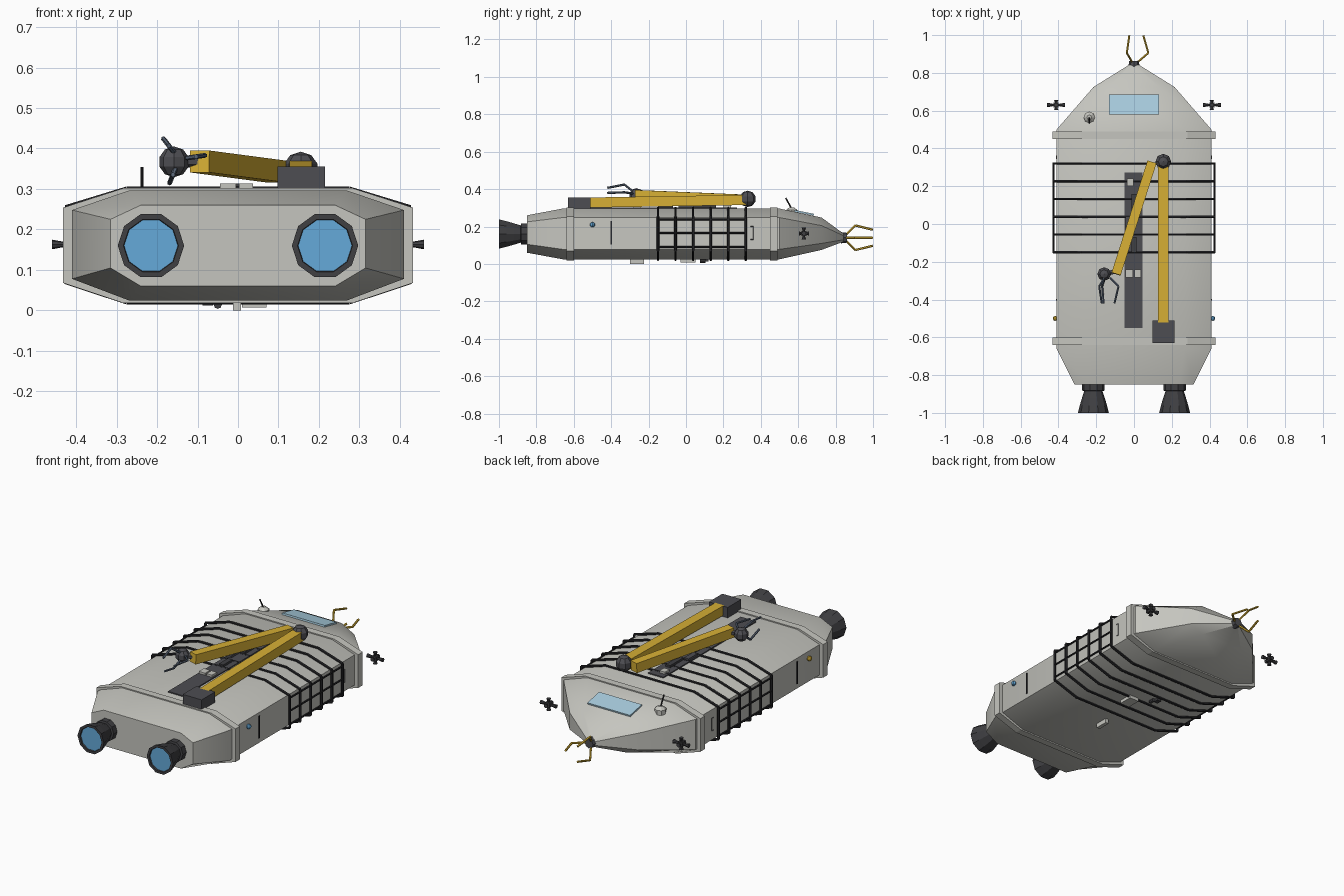
import bpy, bmesh, math
from mathutils import Vector, Matrix

cube = bpy.data.objects.get("Cube")
if cube:
    bpy.data.objects.remove(cube, do_unlink=True)


def material(name, r, g, b):
    m = bpy.data.materials.new(name)
    m.use_nodes = True
    m.diffuse_color = (r, g, b, 1)
    m.node_tree.nodes["Principled BSDF"].inputs["Base Color"].default_value = (r, g, b, 1)
    return m


HULL = material("warm light grey", .56, .56, .52)
DARK = material("charcoal", .075, .075, .085)
ENGINE = material("engine grey", .05, .05, .055)
RAIL = material("rail black", .02, .02, .023)
YELLOW = material("arm yellow", .68, .43, .035)
GLOW = material("engine blue", .13, .4, .7)
GLASS = material("window blue", .4, .62, .75)
STEEL = material("blue steel", .1, .13, .18)


def finish(name, bm, mat, smooth=False):
    bmesh.ops.recalc_face_normals(bm, faces=bm.faces)
    mesh = bpy.data.meshes.new(name)
    bm.to_mesh(mesh)
    bm.free()
    mesh.materials.append(mat)
    ob = bpy.data.objects.new(name, mesh)
    bpy.context.collection.objects.link(ob)
    if smooth:
        bpy.ops.object.select_all(action='DESELECT')
        bpy.context.view_layer.objects.active = ob
        ob.select_set(True)
        bpy.ops.object.shade_smooth_by_angle(angle=math.radians(28))
    return ob


def box(name, lo, hi, mat):
    bm = bmesh.new()
    lo, hi = Vector(lo), Vector(hi)
    bmesh.ops.create_cube(bm, size=1, matrix=Matrix.Translation((lo + hi) / 2)
                          @ Matrix.Diagonal((*(hi - lo), 1)))
    return finish(name, bm, mat)


def beam(name, a, b, width, height, mat):
    a, b = Vector(a), Vector(b)
    bm = bmesh.new()
    turn = (b - a).to_track_quat('Y', 'Z').to_matrix().to_4x4()
    bmesh.ops.create_cube(bm, size=1, matrix=Matrix.Translation((a + b) / 2) @ turn
                          @ Matrix.Diagonal((width, (b - a).length, height, 1)))
    return finish(name, bm, mat)


def add_rod(bm, a, b, r1, r2=None, sides=6):
    a, b = Vector(a), Vector(b)
    turn = (b - a).to_track_quat('Z', 'Y').to_matrix().to_4x4()
    bmesh.ops.create_cone(bm, cap_ends=True, segments=sides, radius1=r1,
                          radius2=r1 if r2 is None else r2, depth=(b - a).length,
                          matrix=Matrix.Translation((a + b) / 2) @ turn)


def rods(name, paths, r, mat, sides=6):
    bm = bmesh.new()
    for path in paths:
        for a, b in zip(path, path[1:]):
            add_rod(bm, a, b, r, sides=sides)
    return finish(name, bm, mat)


def ball(name, centre, r, mat, segs=8, rings=5):
    bm = bmesh.new()
    bmesh.ops.create_uvsphere(bm, u_segments=segs, v_segments=rings, radius=r,
                              matrix=Matrix.Translation(centre))
    return finish(name, bm, mat)


def octagon(y, w, t, low, side_low, side_high, high):
    right = [(t, low), (w, side_low), (w, side_high), (t, high)]
    left = [(-x, z) for x, z in reversed(right)]
    return [Vector((x, y, z)) for x, z in right + left]


def loft(name, sections, mat, smooth=False):
    bm = bmesh.new()
    loops = [[bm.verts.new(p) for p in s] for s in sections]
    n = len(loops[0])
    for a, b in zip(loops, loops[1:]):
        for i in range(n):
            j = (i + 1) % n
            bm.faces.new((a[i], a[j], b[j], b[i]))
    bm.faces.new(loops[0])
    bm.faces.new(loops[-1])
    return finish(name, bm, mat, smooth)


# Hull with chamfered sides, tapered stern and pointed bow
BODY = (.41, .27, .025, .078, .248, .296)
loft("hull", [octagon(-.85, .315, .24, .06, .105, .225, .26),
              octagon(-.66, *BODY), octagon(.5, *BODY),
              octagon(.725, .215, .135, .075, .11, .205, .248),
              octagon(.845, .022, .014, .12, .13, .15, .16)], HULL, True)
for name, y in (("bow_band", .47), ("stern_band", -.62)):
    band = (.432, .283, .018, .068, .254, .302)
    loft(name, [octagon(y - .02, *band), octagon(y + .02, *band)], HULL)

# Handrail hoops and side rails
ys = [-.15 + .094 * i for i in range(6)]
hoops = []
for y in ys:
    p = octagon(y, .426, .275, .022, .072, .253, .299)
    hoops.append(p + p[:1])
rods("rail_hoops", hoops, .007, RAIL)
for name, s in (("left", 1), ("right", -1)):
    rods(name + "_side_rails", [[(s * .426, ys[0], z), (s * .426, ys[-1], z)]
                                for z in (.09, .165, .238)], .005, RAIL)
    box(name + "_side_slot", (s * .405, -.404, .105), (s * .414, -.396, .23), RAIL)
    rods(name + "_hatch_outline", [[(s * .411, .345, .13), (s * .411, .36, .13),
                                   (s * .411, .36, .2), (s * .411, .345, .2)]], .002, DARK, 4)
    ball(name + "_marker_light", (s * .417, -.5, .21), .014, GLOW if s > 0 else YELLOW)

    # Main engines
    bm = bmesh.new()
    rings = [(-.845, .06), (-.882, .06), (-.884, .048), (-.92, .06), (-.96, .072),
             (-1, .082), (-1, .068), (-.98, .064)]
    loops = []
    for y, r in rings:
        loops.append([bm.verts.new((s * .215 + r * math.cos(k * math.tau / 10), y,
                                    .16 + r * math.sin(k * math.tau / 10))) for k in range(10)])
    for a, b in zip(loops, loops[1:]):
        for k in range(10):
            bm.faces.new((a[k], a[k - 1], b[k - 1], b[k]))
    finish(name + "_engine", bm, ENGINE)
    bm = bmesh.new()
    add_rod(bm, (s * .215, -.992, .16), (s * .215, -.985, .16), .068, sides=10)
    bmesh.ops.rotate(bm, verts=bm.verts, cent=(s * .215, -.99, .16),
                     matrix=Matrix.Rotation(math.radians(18), 3, 'Y'))
    finish(name + "_engine_glow", bm, GLOW)

    # Free-standing manoeuvring thruster cluster
    c = Vector((s * .412, .63, .163))
    bm = bmesh.new()
    bmesh.ops.create_cube(bm, size=.026, matrix=Matrix.Translation(c))
    for axis, reach in (((1, 0, 0), .048), ((0, 1, 0), .027), ((0, 0, 1), .033)):
        for d in (Vector(axis), -Vector(axis)):
            add_rod(bm, c + d * .01, c + d * reach, .005, .012, 8)
    finish(name + "_thruster_cluster", bm, ENGINE)

# Bow window
beam("bow_window", (0, .58, .284), (0, .685, .263), .265, .009, GLASS)

# Antenna
bm = bmesh.new()
add_rod(bm, (-.237, .565, .262), (-.237, .565, .288), .03, sides=8)
add_rod(bm, (-.237, .565, .288), (-.237, .565, .303), .03, .012, sides=8)
finish("antenna_base", bm, HULL)
rods("antenna_whip", [[(-.237, .565, .295), (-.237, .533, .353)]], .004, RAIL)

# Folding crane
box("crane_base", (.098, -.63, .285), (.215, -.51, .355), DARK)
beam("lower_boom", (.155, -.52, .328), (.155, .32, .342), .055, .054, YELLOW)
ball("crane_elbow", (.155, .33, .348), .044, DARK)
beam("upper_boom", (.095, .328, .343), (-.095, -.265, .368), .05, .054, YELLOW)
ball("crane_wrist", (-.158, -.265, .367), .038, DARK)
rods("wrist_link", [[(-.158, -.265, .367), (-.095, -.25, .368)]], .014, DARK)


def gripper(name, base, d, reach, spread, turn, mat):
    paths = []
    for k in range(3):
        a = turn + k * math.tau / 3
        out = Vector((math.cos(a), 0, math.sin(a)))
        paths.append([Vector(base) + out * r * spread + Vector((0, d * y * reach, 0))
                      for r, y in ((.3, 0), (1, .33), (.65, 1))])
    rods(name, paths, .006, mat)


gripper("crane_gripper", (-.145, -.285, .374), -1, .135, .064, math.radians(8), STEEL)

# Bow gripper
bm = bmesh.new()
add_rod(bm, (0, .83, .14), (0, .862, .14), .03, .026, 8)
finish("bow_gripper_mount", bm, DARK)
gripper("bow_gripper", (0, .86, .14), 1, .138, .076, 0, YELLOW)

# Deck track and fittings
box("deck_track", (-.05, -.55, .29), (.045, .272, .302), DARK)
for i, (x, y, w, h, m) in enumerate(((-.02, .22, .017, .02, HULL), (-.025, -.262, .02, .022, HULL),
                                     (.02, -.262, .017, .022, HULL), (0, .1, .014, .06, ENGINE),
                                     (0, -.11, .014, .04, ENGINE), (-.03, 0, .014, .04, DARK))):
    box(f"deck_fitting_{i + 1}", (x - w, y - h, .3), (x + w, y + h, .314), m)

# Keel fittings
box("keel_fin", (-.012, -.3, 0), (.008, -.225, .03), HULL)
box("keel_bar", (.01, -.03, .007), (.07, .05, .03), HULL)
box("keel_sensor", (-.088, .09, .012), (-.062, .12, .03), ENGINE)
rods("keel_camera", [[(-.05, .075, .014), (-.05, .105, .014)]], .01, ENGINE, 8)
